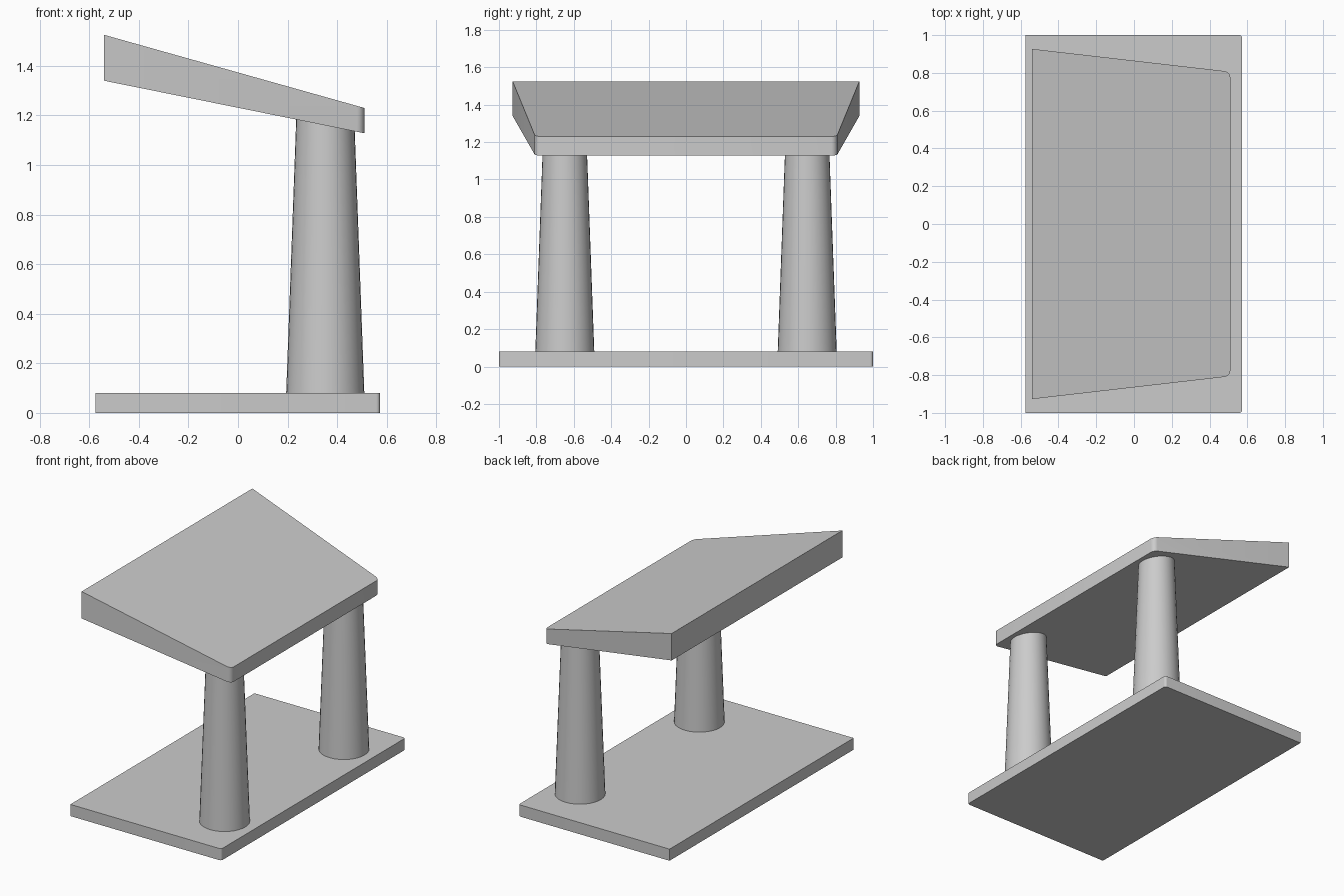
import bpy, bmesh, math
from mathutils import Vector

cube = bpy.data.objects.get("Cube")
if cube:
    bpy.data.objects.remove(cube, do_unlink=True)

# Plain grey for every part
grey = bpy.data.materials.new("light_grey")
grey.use_nodes = True
colour = (0.6, 0.6, 0.6, 1)
grey.diffuse_color = colour
grey.node_tree.nodes["Principled BSDF"].inputs["Base Color"].default_value = colour


def finish(bm, name):
    bmesh.ops.recalc_face_normals(bm, faces=bm.faces)
    mesh = bpy.data.meshes.new(name)
    bm.to_mesh(mesh)
    bm.free()
    mesh.materials.append(grey)
    obj = bpy.data.objects.new(name, mesh)
    bpy.context.collection.objects.link(obj)
    bpy.ops.object.select_all(action="DESELECT")
    obj.select_set(True)
    bpy.context.view_layer.objects.active = obj
    bpy.ops.object.shade_smooth_by_angle(angle=math.radians(30))
    return obj


def slab(name, back, front, radius):
    """Slab between two x stations (x, half width, bottom, top);
    the vertical edges at the second station are rounded."""
    bm = bmesh.new()
    rings = []
    for x, half, low, high in (back, front):
        rings.append([bm.verts.new(p) for p in
                      ((x, -half, low), (x, half, low), (x, half, high), (x, -half, high))])
    a, b = rings
    bm.faces.new(a)
    bm.faces.new(b)
    for i in range(4):
        j = (i + 1) % 4
        bm.faces.new((a[i], a[j], b[j], b[i]))
    corners = [e for e in bm.edges if all(v in b for v in e.verts)
               and abs(e.verts[0].co.y - e.verts[1].co.y) < 1e-5]
    bmesh.ops.bevel(bm, geom=corners, offset=radius, segments=5, profile=0.5,
                    affect="EDGES")
    return finish(bm, name)


# Flat base and sloping, tapering canopy
slab("base", (-0.575, 1.0, 0, 0.08), (0.573, 1.0, 0, 0.08), 0.016)
slab("canopy", (-0.54, 0.927, 1.34, 1.525), (0.51, 0.806, 1.128, 1.23), 0.03)

# Tapered columns, running up into the canopy
low, high = 0.07, 1.19
for side, name in ((1, "back_column"), (-1, "front_column")):
    bm = bmesh.new()
    bmesh.ops.create_cone(bm, cap_ends=True, segments=32, radius1=0.158,
                          radius2=0.117, depth=high - low)
    bmesh.ops.translate(bm, verts=bm.verts,
                        vec=Vector((0.352, side * 0.648, (low + high) / 2)))
    finish(bm, name)
